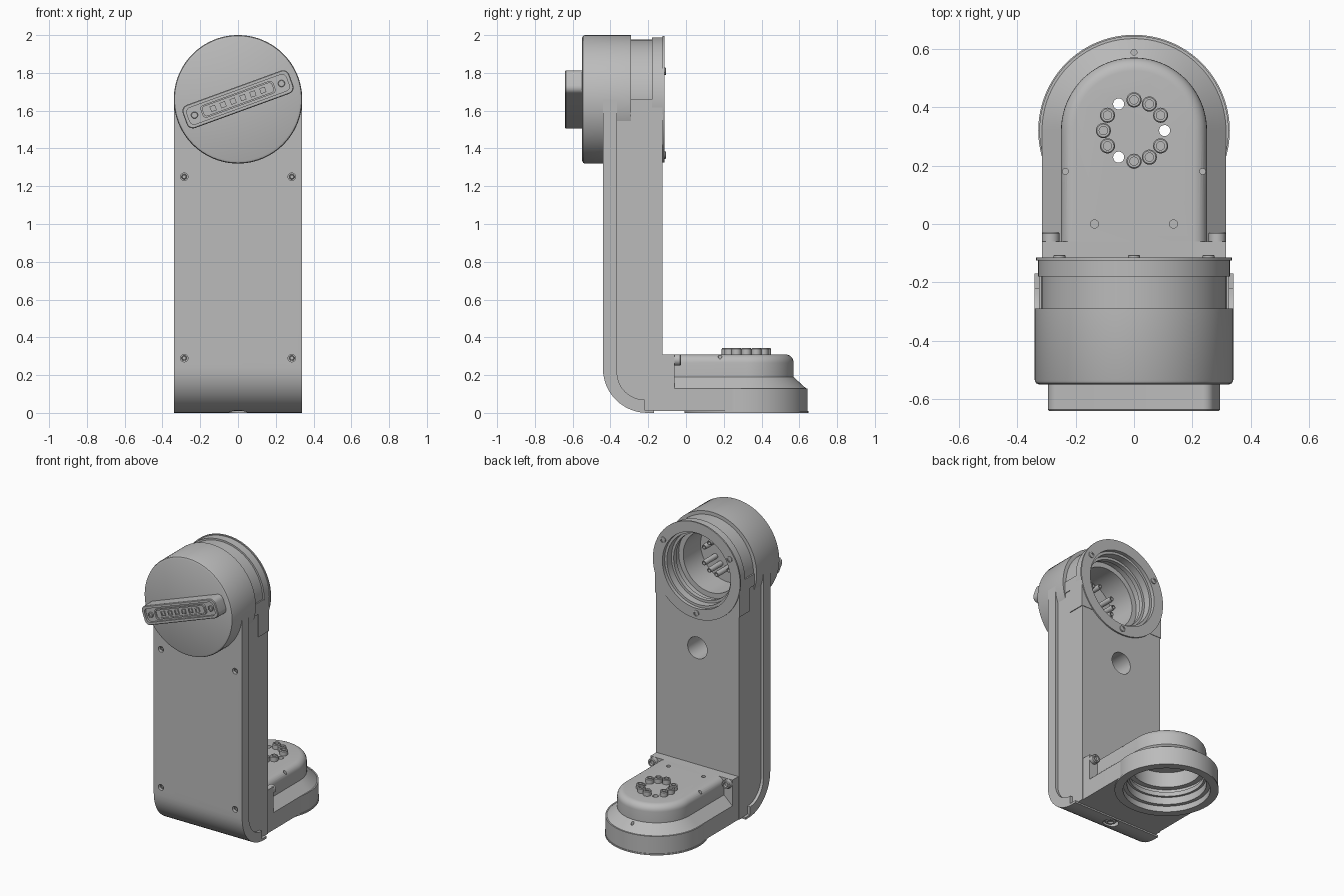
import bpy, bmesh
from math import pi, sin, cos, radians
from mathutils import Matrix

cube = bpy.data.objects.get("Cube")
if cube:
    bpy.data.objects.remove(cube, do_unlink=True)

grey = bpy.data.materials.new("plain grey")
grey.use_nodes = True
GREY = (0.5, 0.5, 0.5, 1)
grey.diffuse_color = GREY
for node in grey.node_tree.nodes:
    if node.type == 'BSDF_PRINCIPLED':
        node.inputs["Base Color"].default_value = GREY

# Local frames: outlines lie in local xy and extrude along local z
UP = Matrix.Identity(4)
FRONT = Matrix.Rotation(pi / 2, 4, 'X')
BACK = Matrix.Rotation(pi, 4, 'Z') @ FRONT
SIDE = Matrix.Rotation(pi / 2, 4, 'Z') @ FRONT
HEAD_Z, FOOT_Y = 1.66, 0.32


def at(frame, x=0, y=0, z=0):
    return Matrix.Translation((x, y, z)) @ frame


def finish(name, bm, frame):
    bmesh.ops.recalc_face_normals(bm, faces=bm.faces)
    bm.transform(frame)
    mesh = bpy.data.meshes.new(name)
    bm.to_mesh(mesh)
    bm.free()
    mesh.materials.append(grey)
    obj = bpy.data.objects.new(name, mesh)
    bpy.context.collection.objects.link(obj)
    return obj


def loft(name, layers, frame=UP):
    """Skin a stack of (outline, height) layers and cap both ends."""
    bm = bmesh.new()
    rings = [[bm.verts.new((u, v, h)) for u, v in pts] for pts, h in layers]
    n = len(rings[0])
    for low, high in zip(rings, rings[1:]):
        for i in range(n):
            j = (i + 1) % n
            bm.faces.new((low[i], low[j], high[j], high[i]))
    bm.faces.new(rings[0][::-1])
    bm.faces.new(rings[-1])
    return finish(name, bm, frame)


def prism(name, pts, a, b, frame=UP):
    return loft(name, [(pts, a), (pts, b)], frame)


def lathe(name, profile, frame=UP, steps=72):
    """Turn a (radius, height) profile that starts and ends on the axis."""
    bm = bmesh.new()
    verts = [bm.verts.new((r, 0, h)) for r, h in profile]
    edges = [bm.edges.new(pair) for pair in zip(verts, verts[1:])]
    bmesh.ops.spin(bm, geom=verts + edges, cent=(0, 0, 0), axis=(0, 0, 1),
                   angle=2 * pi, steps=steps)
    bmesh.ops.remove_doubles(bm, verts=bm.verts, dist=1e-5)
    return finish(name, bm, frame)


def rod(name, r, a, b, frame=UP, steps=20):
    return lathe(name, [(0, a), (r, a), (r, b), (0, b)], frame, steps)


def bolt(name, r, h, frame):
    return lathe(name, [(0, h / 2), (r * .55, h / 2), (r * .55, h), (r * .85, h),
                        (r, h * .85), (r, 0), (0, 0)], frame, 20)


def cut(targets, *cutters):
    for obj in targets:
        bpy.context.view_layer.objects.active = obj
        for cutter in cutters:
            mod = obj.modifiers.new("cut", 'BOOLEAN')
            mod.operation, mod.solver, mod.object = 'DIFFERENCE', 'EXACT', cutter
            bpy.ops.object.modifier_apply(modifier=mod.name)
    for cutter in cutters:
        bpy.data.objects.remove(cutter, do_unlink=True)


def arc(cx, cy, r, start, end, n=12):
    return [(cx + r * cos(radians(start + (end - start) * i / n)),
             cy + r * sin(radians(start + (end - start) * i / n))) for i in range(n + 1)]


def round_rect(w, h, r):
    pts = []
    for k, (sx, sy) in enumerate([(1, 1), (-1, 1), (-1, -1), (1, -1)]):
        pts += arc(sx * (w / 2 - r), sy * (h / 2 - r), r, 90 * k, 90 * k + 90, 5)
    return pts


def box(u0, u1, v0, v1):
    return [(u0, v0), (u1, v0), (u1, v1), (u0, v1)]


# Upright: curved outer cover, narrower core and the saddle under the head
cover = prism("front_cover",
              [(-.44, HEAD_Z)] + arc(-.205, .235, .235, 180, 270) + [(-.17, 0), (-.17, .015), (-.22, .015)]
              + arc(-.22, .215, .145, 270, 180) + [(-.365, HEAD_Z)], -.34, .34, SIDE)
core = prism("upright_core",
             [(-.39, HEAD_Z)] + arc(-.2, .2, .19, 180, 270) + [(-.125, .01), (-.125, HEAD_Z)],
             -.32, .32, SIDE)
saddle = prism("head_saddle",
               [(-.37, 1.58), (-.24, 1.58), (-.24, 1.42), (-.122, 1.42), (-.122, HEAD_Z), (-.37, HEAD_Z)],
               -.325, .325, SIDE)

# Head: stepped drum with a rear flange
head_frame = at(BACK, z=HEAD_Z)
head = lathe("head_drum",
             [(0, -.55), (.325, -.55), (.336, -.545), (.34, -.535), (.34, -.29), (.316, -.29),
              (.316, -.18), (.328, -.18), (.328, -.125), (.335, -.125), (.335, -.115), (0, -.115)],
             head_frame, 96)
cut([cover, core, saddle, head],
    lathe("head_cavity",
          [(0, -.1), (.262, -.1), (.262, -.14), (.245, -.14), (.245, -.19), (.228, -.19), (.228, -.22),
           (.245, -.22), (.245, -.27), (.21, -.27), (.21, -.46), (0, -.46)], head_frame))
for i in range(3):
    a = radians(30 + 120 * i + 180)
    x, z = .295 * cos(a), HEAD_Z - .295 * sin(a)
    bolt("flange_screw", .02, .012, at(BACK, x, -.118, z - 0))
for i in range(12):
    if i % 4:
        a = pi * i / 6
        bolt("cavity_pin", .018, .13, at(BACK, .11 * cos(a), -.462, HEAD_Z + .11 * sin(a)))

# Openings in the upright: rear port, front screw holes and lower screw well
cut([core], rod("rear_port", .075, -.3, -.1, at(BACK, z=1.12), 40))
for x in (-.285, .285):
    for z in (.29, 1.25):
        cut([cover], rod("screw_hole", .02, .41, .46, at(FRONT, x, 0, z)))
        bolt("front_screw", .014, .02, at(FRONT, x, -.408, z))
cut([cover, core], rod("lower_well", .05, -.02, .03, at(UP, 0, -.23), 32))
bolt("lower_screw", .035, .022, at(Matrix.Rotation(pi, 4, 'X'), 0, -.23, .032))

# Connector on the head, tilted
tilt = at(FRONT, z=HEAD_Z) @ Matrix.Rotation(radians(20), 4, 'Z')
shell = loft("connector_shell", [(round_rect(.6, .13, .035), .54), (round_rect(.6, .13, .035), .636),
                                 (round_rect(.592, .122, .031), .641)], tilt)
cut([shell], prism("connector_recess", round_rect(.56, .092, .025), .625, .66, tilt))
insert = prism("connector_insert", round_rect(.41, .07, .02), .62, .638, tilt)
cut([insert], prism("insert_recess", round_rect(.39, .052, .014), .63, .66, tilt))
for i in range(6):
    u = -.14 + .056 * i
    pad = prism("contact_block", box(u - .015, u + .015, -.015, .015), .625, .638, tilt)
    cut([pad], prism("contact_slot", box(u - .009, u + .009, -.009, .009), .632, .66, tilt))
for u in (-.245, .245):
    bolt("connector_screw", .018, .014, tilt @ Matrix.Translation((u, 0, .622)))


# Foot: rounded arm with a sloped shoulder, ending in a round flange
def stadium(r):
    return arc(0, FOOT_Y, r, 0, 180, 40) + [(-r, -.06), (r, -.06)]


fillet = arc(.205, .265, .045, 0, 90, 6)
arm = loft("foot_arm", [(stadium(.315), .01), (stadium(.315), .13), (stadium(.25), .19)]
           + [(stadium(r), z) for r, z in fillet])
prism("foot_block", box(-.315, .315, -.13, -.06), .01, .31)
foot_frame = at(UP, y=FOOT_Y)
flange = lathe("foot_flange", [(0, 0), (.328, 0), (.328, .01), (.324, .01), (.324, .13), (0, .13)],
               foot_frame, 96)
cut([arm, flange],
    lathe("foot_cavity",
          [(0, -.02), (.275, -.02), (.275, .04), (.25, .04), (.25, .09), (.235, .09), (.235, .12),
           (.25, .12), (.25, .145), (.215, .145), (.215, .25), (0, .25)], foot_frame))

# Ring of cap screws with three through holes
for i in range(12):
    a = pi * i / 6
    x, y = .105 * cos(a), FOOT_Y + .105 * sin(a)
    if i % 4:
        bolt("foot_screw", .026, .035, at(UP, x, y, .309))
    else:
        cut([arm], rod("through_hole", .019, .2, .35, at(UP, x, y)))

# Small dowel holes and the clamp bolts beside the arm
cut([arm], rod("shoulder_hole", .01, .14, .4, at(UP, 0, .588)))
for s in (-1, 1):
    cut([arm], rod("dowel_hole", .014, .29, .35, at(UP, s * .135, 0)),
        rod("edge_hole", .01, .26, .35, at(UP, s * .235, .18)))
    bolt("clamp_bolt", .03, .035, at(BACK, s * .285, -.062, .28))

# Smooth curved surfaces while keeping hard edges
bpy.ops.object.select_all(action='DESELECT')
for obj in bpy.context.collection.objects:
    if obj.type == 'MESH' and grey.name in obj.data.materials:
        obj.select_set(True)
        bpy.context.view_layer.objects.active = obj
bpy.ops.object.shade_smooth_by_angle(angle=radians(30))
